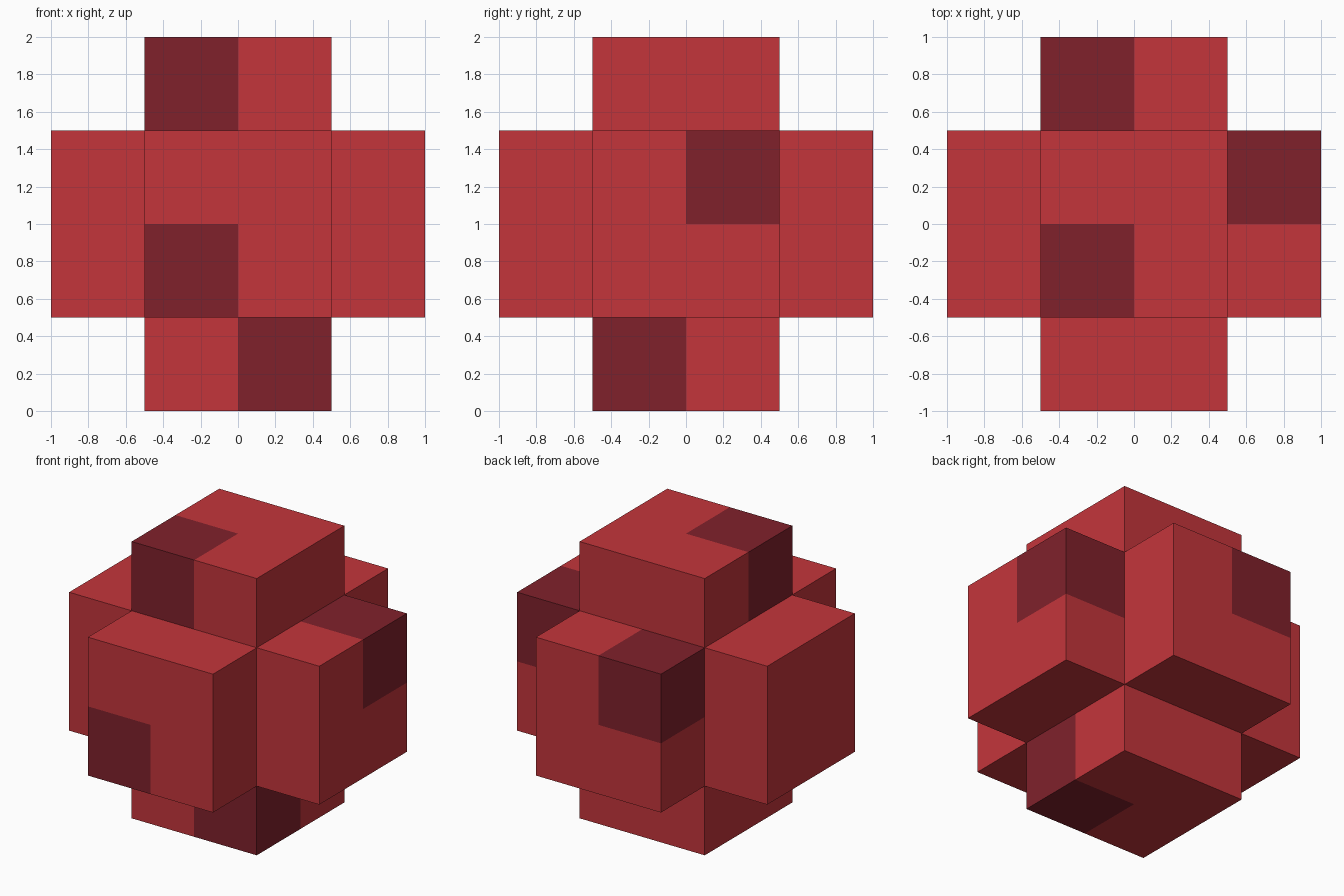
import bpy
import bmesh
from mathutils import Vector

if "Cube" in bpy.data.objects:
    bpy.data.objects.remove(bpy.data.objects["Cube"])

CENTRE = Vector((0, 0, 1))


def material(name, rgb):
    mat = bpy.data.materials.new(name)
    lin = [((c / 255 + 0.055) / 1.055) ** 2.4 for c in rgb]
    mat.diffuse_color = (*lin, 1)
    mat.use_nodes = True
    mat.node_tree.nodes["Principled BSDF"].inputs["Base Color"].default_value = mat.diffuse_color
    return mat


RED = material("red", (196, 53, 59))
DARK = material("dark red", (128, 33, 43))


def arm(name, direction, dark_cell=None):
    """Square arm of four half-unit cells, open where it meets the middle."""
    axis = Vector(direction)
    bm = bmesh.new()
    bmesh.ops.create_grid(bm, x_segments=2, y_segments=2, size=0.5)
    ext = bmesh.ops.extrude_face_region(bm, geom=bm.faces[:])
    bmesh.ops.translate(bm, vec=(0, 0, 0.5),
                        verts=[g for g in ext["geom"] if isinstance(g, bmesh.types.BMVert)])
    # drop any inner faces left at the base
    inner = [f for f in bm.faces if f.calc_center_median().z < 0.01]
    bmesh.ops.delete(bm, geom=inner, context='FACES')
    # aim the arm outwards from the middle
    turn = Vector((0, 0, 1)).rotation_difference(axis).to_matrix()
    for v in bm.verts:
        v.co = turn @ v.co + axis * 0.5 + CENTRE
    bm.normal_update()
    for f in bm.faces:
        # cell colour: faces touching the dark cell
        if dark_cell and (f.calc_center_median() - Vector(dark_cell)).length < 0.3:
            f.material_index = 1
        # normals point away from the arm's middle
        if f.normal.dot(f.calc_center_median() - CENTRE - axis * 0.75) < 0:
            f.normal_flip()
    mesh = bpy.data.meshes.new(name)
    bm.to_mesh(mesh)
    bm.free()
    mesh.materials.append(RED)
    mesh.materials.append(DARK)
    bpy.context.collection.objects.link(bpy.data.objects.new(name, mesh))


# six arms, each with the centre of its dark cell
arm("top_arm", (0, 0, 1), (-0.25, -0.25, 1.75))
arm("bottom_arm", (0, 0, -1), (0.25, -0.25, 0.25))
arm("front_arm", (0, -1, 0), (-0.25, -0.75, 0.75))
arm("back_arm", (0, 1, 0), (-0.25, 0.75, 1.25))
arm("right_arm", (1, 0, 0), (0.75, 0.25, 1.25))
arm("left_arm", (-1, 0, 0))
